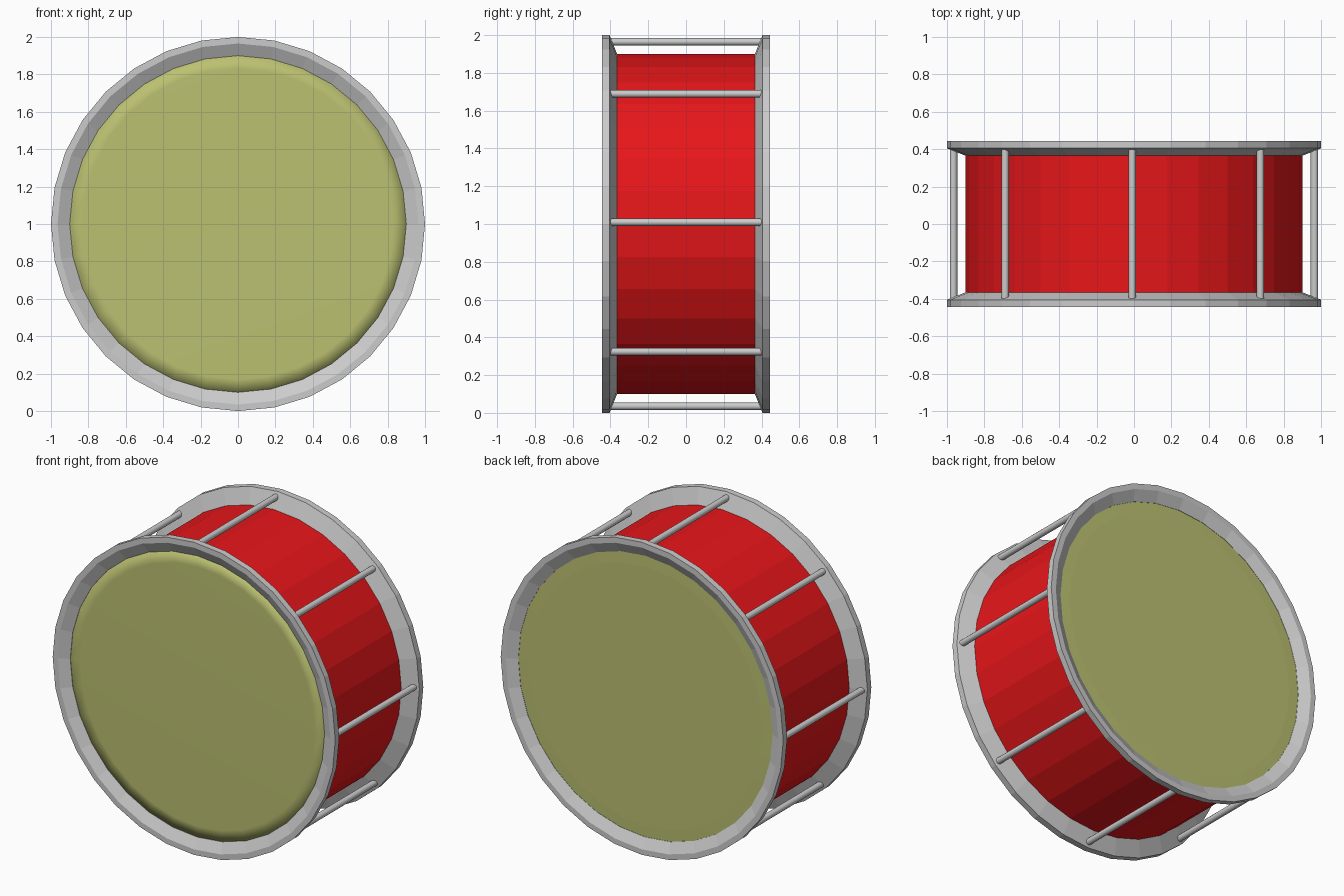
import bpy
import math

if "Cube" in bpy.data.objects:
    bpy.data.objects.remove(bpy.data.objects["Cube"])

SIDES = 32
CENTRE_Z = 1.0


def material(name, rgb):
    m = bpy.data.materials.new(name)
    m.diffuse_color = (*rgb, 1)
    m.use_nodes = True
    m.node_tree.nodes["Principled BSDF"].inputs["Base Color"].default_value = m.diffuse_color
    return m


def lathe(name, profile, closed=False, mat=None, smooth=False):
    """Turn (radius, y) points about the drum's horizontal axis; open ends are capped."""
    verts, faces = [], []
    for r, y in profile:
        for i in range(SIDES):
            a = 2 * math.pi * i / SIDES
            verts.append((r * math.sin(a), y, CENTRE_Z + r * math.cos(a)))
    n = len(profile)
    for k in range(n if closed else n - 1):
        a, b = k * SIDES, (k + 1) % n * SIDES
        for i in range(SIDES):
            j = (i + 1) % SIDES
            faces.append((a + i, a + j, b + j, b + i))
    if not closed:
        faces.append(tuple(reversed(range(SIDES))))
        faces.append(tuple(range((n - 1) * SIDES, n * SIDES)))
    mesh = bpy.data.meshes.new(name)
    mesh.from_pydata(verts, [], faces)
    ob = bpy.data.objects.new(name, mesh)
    bpy.context.collection.objects.link(ob)
    # consistent outward normals
    bpy.ops.object.select_all(action='DESELECT')
    bpy.context.view_layer.objects.active = ob
    ob.select_set(True)
    bpy.ops.object.mode_set(mode='EDIT')
    bpy.ops.mesh.select_all(action='SELECT')
    bpy.ops.mesh.normals_make_consistent(inside=False)
    bpy.ops.object.mode_set(mode='OBJECT')
    if mat:
        mesh.materials.append(mat)
    if smooth:
        bpy.ops.object.shade_smooth()
    return ob


red = material("red_shell", (0.8, 0.008, 0.01))
skin = material("drum_skin", (0.5, 0.53, 0.165))

# Faceted shell
lathe("shell", [(0.9, -0.37), (0.9, 0.37)], mat=red)

# Dished hoops and the skins set into them
for side, s in (("front", -1), ("back", 1)):
    lathe(side + "_hoop", [(1.0, s * 0.445), (0.965, s * 0.445), (0.9, s * 0.41),
                           (0.9, s * 0.365), (1.0, s * 0.405)], closed=True)
    # the front skin has a softly shaded border
    front = s < 0
    lathe(side + "_skin", [(0.9, s * 0.375), (0.9, s * 0.408), (0.83, s * 0.41)],
          mat=skin, smooth=front)

# Tension rods around the shell
for i in range(8):
    a = i * math.pi / 4 + 0.01
    bpy.ops.mesh.primitive_cylinder_add(
        vertices=12, radius=0.02, depth=0.806,
        location=(0.965 * math.cos(a), 0, CENTRE_Z + 0.965 * math.sin(a)),
        rotation=(math.pi / 2, 0, 0))
    bpy.context.object.name = f"tension_rod_{i + 1}"
    bpy.ops.object.shade_smooth_by_angle()
